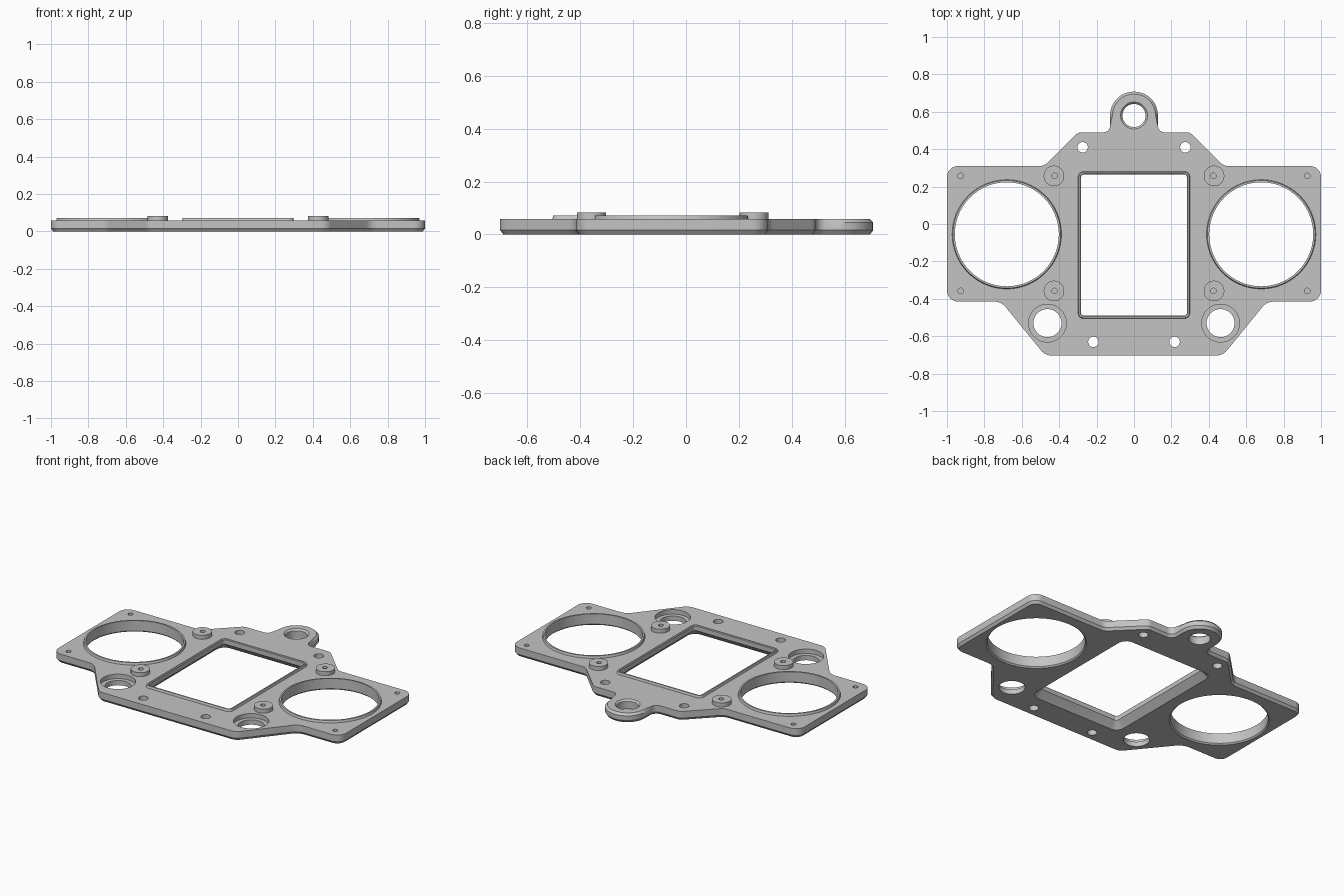
import bpy, bmesh, math
from mathutils import Vector

old = bpy.data.objects.get("Cube")
if old:
    bpy.data.objects.remove(old, do_unlink=True)

TOP, LIP, BOSS = 0.058, 0.072, 0.083   # heights of plate, raised lips, bosses

SHADE = (0.55, 0.55, 0.55, 1)
grey = bpy.data.materials.new("plain grey")
grey.use_nodes = True
grey.diffuse_color = SHADE
grey.node_tree.nodes["Principled BSDF"].inputs["Base Color"].default_value = SHADE


def rounded(corners, steps=8):
    """Counter-clockwise outline with a true arc at each (x, y, radius) corner."""
    pts = []
    for i, (x, y, r) in enumerate(corners):
        p = Vector((x, y))
        a = (Vector(corners[i - 1][:2]) - p).normalized()
        b = (Vector(corners[(i + 1) % len(corners)][:2]) - p).normalized()
        half = math.acos(a.dot(b)) / 2
        centre = p + (a + b).normalized() * r / math.sin(half)
        start = (p + a * r / math.tan(half) - centre).normalized()
        end = (p + b * r / math.tan(half) - centre).normalized()
        pts += [centre + start.slerp(end, k / steps).normalized() * r for k in range(steps + 1)]
    return pts


def inset(pts, dist):
    """Move an outline inwards; dist is a number or a function of the point."""
    out = []
    for i, p in enumerate(pts):
        d1 = (p - pts[i - 1]).normalized()
        d2 = (pts[(i + 1) % len(pts)] - p).normalized()
        n1, n2 = Vector((-d1.y, d1.x)), Vector((-d2.y, d2.x))
        d = dist(p) if callable(dist) else dist
        out.append(p + (n1 + n2) * d / (1 + n1.dot(n2)))
    return out


def circle(x, y, r, n=48):
    return [Vector((x + r * math.cos(math.tau * k / n), y + r * math.sin(math.tau * k / n)))
            for k in range(n)]


def loft(bm, layers, ring=False):
    """Skin (outline, z) layers; cap the ends, or join last to first for a ring."""
    loops = [[bm.verts.new((p.x, p.y, z)) for p in pts] for pts, z in layers]
    pairs = list(zip(loops, loops[1:]))
    if ring:
        pairs.append((loops[-1], loops[0]))
    else:
        bm.faces.new(loops[0][::-1])
        bm.faces.new(loops[-1])
    for lo, hi in pairs:
        for i in range(len(lo)):
            j = (i + 1) % len(lo)
            bm.faces.new((lo[i], lo[j], hi[j], hi[i]))


def make(name, bm):
    bmesh.ops.recalc_face_normals(bm, faces=bm.faces)
    mesh = bpy.data.meshes.new(name)
    bm.to_mesh(mesh)
    bm.free()
    mesh.materials.append(grey)
    obj = bpy.data.objects.new(name, mesh)
    bpy.context.collection.objects.link(obj)
    return obj


def smooth(obj):
    bpy.ops.object.select_all(action="DESELECT")
    obj.select_set(True)
    bpy.context.view_layer.objects.active = obj
    bpy.ops.object.shade_smooth_by_angle(angle=math.radians(30))


# Plate outline with the hanging ear at the back
half = [(0.128, 0.708, 0.127), (0.128, 0.49, 0.035), (0.30, 0.49, 0.05), (0.48, 0.31, 0.06),
        (1.0, 0.31, 0.06), (1.0, -0.415, 0.06), (0.71, -0.415, 0.08), (0.475, -0.703, 0.07)]
outline = rounded([(-x, y, r) for x, y, r in half] + half[::-1])


def ear_edge(p):
    return 0.013 if p.y > 0.535 else 0.0


bm = bmesh.new()
loft(bm, [(inset(outline, 0.012), 0), (outline, 0.016), (outline, 0.045),
          (inset(outline, ear_edge), TOP)])
plate = make("plate", bm)

# Cutters for all openings
window = rounded([(-0.283, -0.49, 0.015), (0.283, -0.49, 0.015),
                  (0.283, 0.265, 0.015), (-0.283, 0.265, 0.015)], 5)
HIGH, LOW = 0.12, -0.02
SIDES = (-1, 1)
LENS = (0.68, -0.055)
bm = bmesh.new()
loft(bm, [(inset(window, -0.06), LOW), (window, 0.04), (window, HIGH)])


def bore(x, y, steps):
    loft(bm, [(circle(x, y, r, 96 if r > 0.2 else 40), z) for r, z in steps])


bore(0, 0.58, [(0.062, LOW), (0.062, 0.048), (0.072, TOP), (0.072, HIGH)])
for s in SIDES:
    bore(s * LENS[0], LENS[1], [(0.306, LOW), (0.278, 0.008), (0.278, HIGH)])
    bore(s * 0.463, -0.53, [(0.075, LOW), (0.075, 0.03), (0.101, 0.03), (0.101, HIGH)])
    bore(s * 0.275, 0.41, [(0.028, LOW), (0.028, HIGH)])
    bore(s * 0.217, -0.63, [(0.028, LOW), (0.028, HIGH)])
    for y in (0.257, -0.358):
        bore(s * 0.927, y, [(0.015, 0.02), (0.015, HIGH)])
        bore(s * 0.425, y, [(0.015, 0.02), (0.015, HIGH)])
cutter = make("opening_cutter", bm)
cutter.hide_render = True

mod = plate.modifiers.new("openings", "BOOLEAN")
mod.operation = "DIFFERENCE"
mod.solver = "EXACT"
mod.object = cutter
bpy.context.view_layer.objects.active = plate
plate.select_set(True)
bpy.ops.object.modifier_apply(modifier=mod.name)
bpy.data.objects.remove(cutter, do_unlink=True)
smooth(plate)

# Raised lip around the window
bm = bmesh.new()
loft(bm, [(inset(window, -0.016), TOP), (inset(window, -0.012), LIP),
          (inset(window, -0.004), LIP), (window, LIP - 0.004), (window, TOP)], ring=True)
smooth(make("window_lip", bm))

# Raised lips around the round openings, and screw bosses
for s, side in zip(SIDES, ("right", "left")):
    bm = bmesh.new()
    loft(bm, [(circle(s * LENS[0], LENS[1], r, 96), z) for r, z in
              ((0.292, TOP), (0.288, LIP), (0.278, LIP), (0.278, TOP))], ring=True)
    smooth(make(side + "_round_lip", bm))
    for y, end in ((0.257, "back"), (-0.358, "front")):
        bm = bmesh.new()
        loft(bm, [(circle(s * 0.428, y, 0.055, 40), TOP), (circle(s * 0.428, y, 0.055, 40), BOSS),
                  (circle(s * 0.425, y, 0.015, 40), BOSS), (circle(s * 0.425, y, 0.015, 40), TOP)],
             ring=True)
        smooth(make(f"{side}_{end}_boss", bm))
